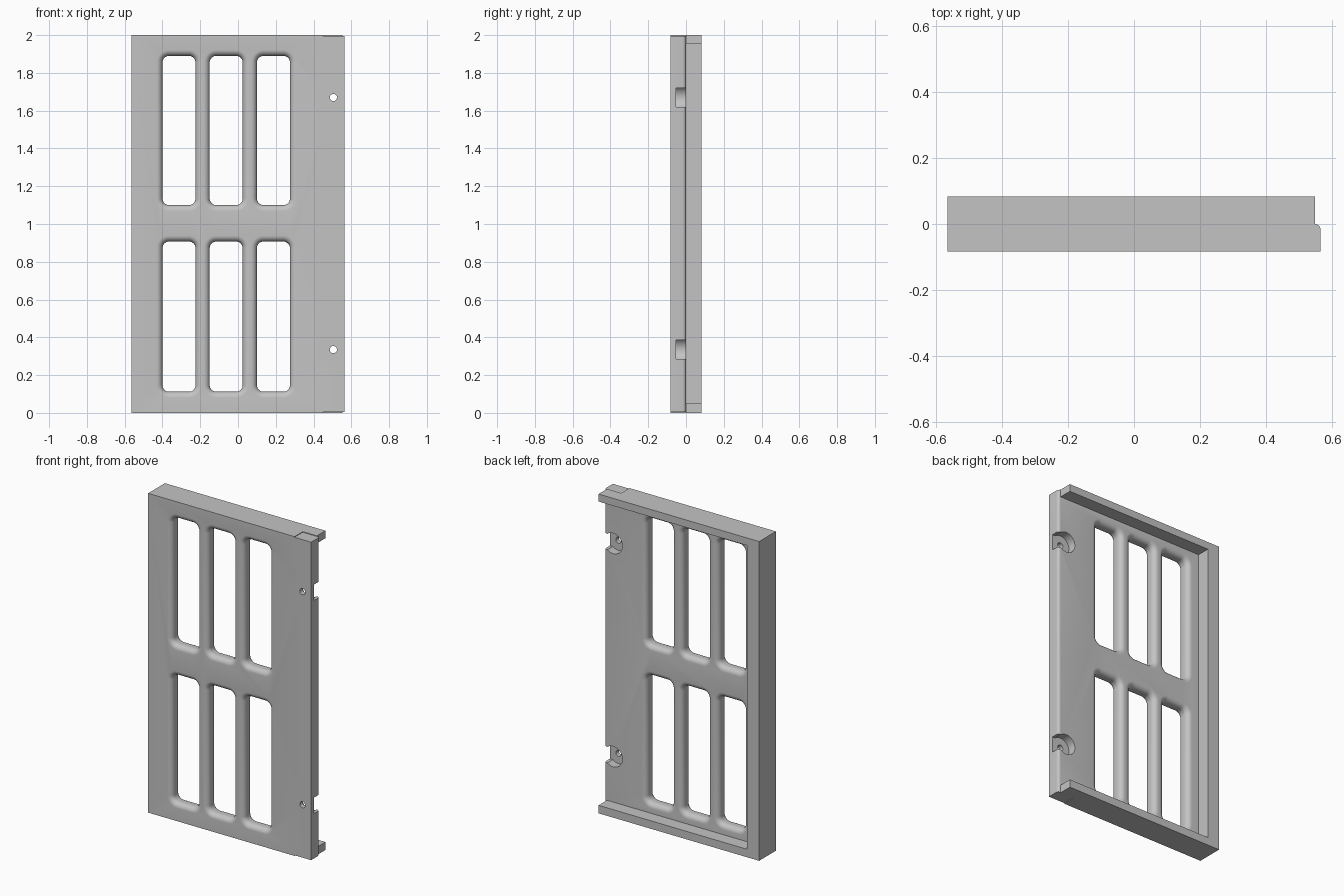
import bpy, bmesh
from math import pi, sin, cos

cube = bpy.data.objects.get("Cube")
if cube:
    bpy.data.objects.remove(cube, do_unlink=True)

W, D, H = 0.565, 0.083, 2.0      # half width, half depth, height
grey = bpy.data.materials.new("light grey")
grey.use_nodes = True
colour = (0.55, 0.55, 0.55, 1)
grey.diffuse_color = colour
grey.node_tree.nodes["Principled BSDF"].inputs["Base Color"].default_value = colour


def loft(name, rings):
    """Solid through rings of equal point count, capped at both ends."""
    bm = bmesh.new()
    loops = [[bm.verts.new(p) for p in ring] for ring in rings]
    n = len(loops[0])
    for a, b in zip(loops, loops[1:]):
        for i in range(n):
            j = (i + 1) % n
            bm.faces.new((a[i], a[j], b[j], b[i]))
    bm.faces.new(loops[0])
    bm.faces.new(loops[-1])
    bmesh.ops.recalc_face_normals(bm, faces=bm.faces)
    mesh = bpy.data.meshes.new(name)
    bm.to_mesh(mesh)
    bm.free()
    mesh.materials.append(grey)
    obj = bpy.data.objects.new(name, mesh)
    bpy.context.collection.objects.link(obj)
    return obj


def box(name, x, y, z):
    ring = [(x[0], y[0]), (x[1], y[0]), (x[1], y[1]), (x[0], y[1])]
    return loft(name, [[(px, py, h) for px, py in ring] for h in z])


def cylinder(name, x, z, r, y0, y1, n=48):
    ring = [(x + r * cos(2 * pi * i / n), z + r * sin(2 * pi * i / n)) for i in range(n)]
    return loft(name, [[(px, y, pz) for px, pz in ring] for y in (y0, y1)])


def rounded_ring(x0, x1, z0, z1, r, grow, y, steps=8):
    """Rounded rectangle outline, enlarged by grow."""
    corners = [(x1 - r, z1 - r), (x0 + r, z1 - r), (x0 + r, z0 + r), (x1 - r, z0 + r)]
    pts = []
    for k, (cx, cz) in enumerate(corners):
        for i in range(steps + 1):
            a = (k + i / steps) * pi / 2
            pts.append((cx + (r + grow) * cos(a), y, cz + (r + grow) * sin(a)))
    return pts


def window_cutter(x0, x1, z0, z1, fillet=0.032, steps=8):
    """Opening flared by a quarter round towards both panel faces."""
    arcs = [(fillet * (1 - sin(i / steps * pi / 2)), fillet * (1 - cos(i / steps * pi / 2)))
            for i in range(steps + 1)]
    front = [(-D + dy, g) for g, dy in
             [(fillet * (1 - sin(i / steps * pi / 2)), fillet * (1 - cos(i / steps * pi / 2)))
              for i in range(steps + 1)]]
    back = [(-D - y, g) for y, g in reversed(front)]
    levels = [(-D - 0.02, arcs[0][0])] + front + back + [(0.02, arcs[0][0])]
    return loft("window_cutter", [rounded_ring(x0, x1, z0, z1, 0.035, g, y) for y, g in levels])


# Door body: plan profile with a rounded lip on the hinge edge
lip = 0.017
profile = [(-W, -D), (W, -D)]
profile += [(W - lip + lip * cos(a * pi / 12), -lip + lip * sin(a * pi / 12)) for a in range(7)]
profile += [(W - lip, D), (-W, D)]
door = loft("door_panel", [[(x, y, z) for x, y in profile] for z in (0, H)])

# Recess behind the panel, leaving a rim on three sides
cutters = [box("recess_cutter", (-W + 0.083, 1), (0, 0.3), (0.05, H - 0.047))]

# Six windows
for x0 in (-0.4, -0.15, 0.1):
    for z0, z1 in ((0.112, 0.907), (1.1, 1.89)):
        cutters.append(window_cutter(x0, x0 + 0.175, z0, z1))

# Hinge cups with through holes
for z in (0.335, 1.67):
    cutters.append(cylinder("hinge_cup_cutter", 0.505, z, 0.064, -0.053, 0.03))
    cutters.append(box("hinge_slot_cutter", (0.52, 0.7), (-0.053, 0.03), (z - 0.05, z + 0.05)))
    cutters.append(cylinder("hinge_hole_cutter", 0.505, z, 0.019, -0.2, 0.03, 32))

# Shallow clearance at the hinge end of the top and bottom edges
for z in ((-0.1, 0.004), (H - 0.004, H + 0.1)):
    cutters.append(box("clearance_cutter", (0.45, 0.7), (-0.2, -0.001), z))

for i, cutter in enumerate(cutters):
    mod = door.modifiers.new("cut_%d" % i, "BOOLEAN")
    mod.operation = "DIFFERENCE"
    mod.solver = "EXACT"
    mod.object = cutter

# Apply the cuts and remove the cutters
bpy.context.view_layer.update()
graph = bpy.context.evaluated_depsgraph_get()
mesh = bpy.data.meshes.new_from_object(door.evaluated_get(graph))
door.modifiers.clear()
door.data = mesh
for cutter in cutters:
    bpy.data.objects.remove(cutter, do_unlink=True)

bpy.ops.object.select_all(action="DESELECT")
door.select_set(True)
bpy.context.view_layer.objects.active = door
bpy.ops.object.shade_smooth_by_angle(angle=pi / 6)
